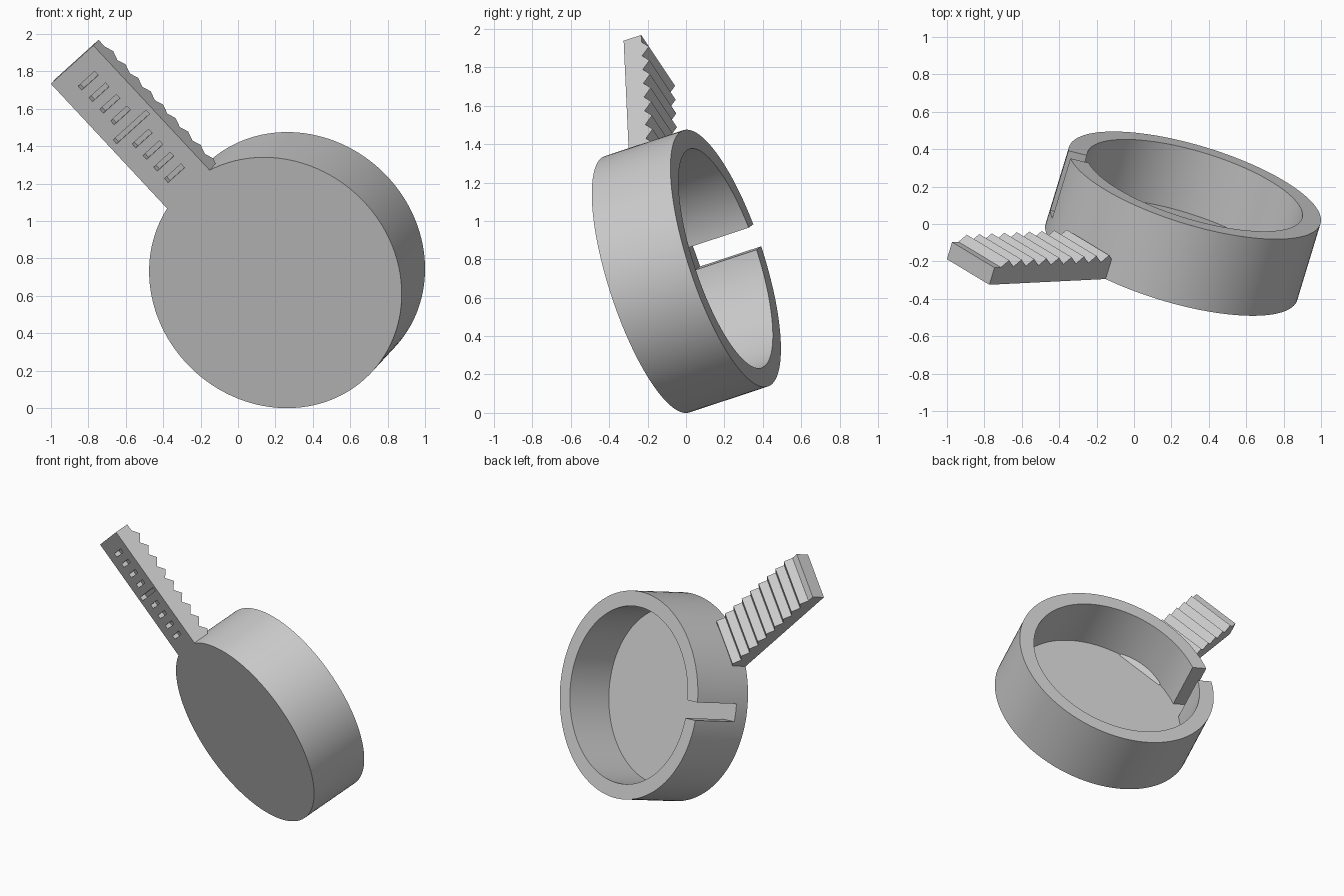
import bpy, bmesh, math
from mathutils import Vector, Matrix

old = bpy.data.objects.get("Cube")
if old:
    bpy.data.objects.remove(old, do_unlink=True)

# Single grey material
grey = bpy.data.materials.new("plain grey")
grey.use_nodes = True
colour = (0.6, 0.6, 0.6, 1)
grey.diffuse_color = colour
grey.node_tree.nodes["Principled BSDF"].inputs["Base Color"].default_value = colour

# Tilted frame: local x runs along the handle, local z along the cup axis
axis = Vector((0.278, 0.913, 0.301)).normalized()
along = Vector((-0.682, -0.036, 0.730))
along = (along - axis * along.dot(axis)).normalized()
across = axis.cross(along)
FRAME = Matrix.Translation((0.20, -0.203, 0.67)) @ Matrix((along, across, axis)).transposed().to_4x4()

RADIUS, INNER, DEPTH, FLOOR = 0.703, 0.60, 0.449, 0.10
TIP, WIDTH, THICK = 1.595, 0.335, 0.10


def make(name, bm):
    bmesh.ops.recalc_face_normals(bm, faces=bm.faces)
    mesh = bpy.data.meshes.new(name)
    bm.to_mesh(mesh)
    bm.free()
    mesh.materials.append(grey)
    obj = bpy.data.objects.new(name, mesh)
    obj.matrix_world = FRAME
    bpy.context.collection.objects.link(obj)
    return obj


def add_box(bm, centre, size, angle=0):
    turn = Matrix.Rotation(angle, 4, 'Z')
    m = turn @ Matrix.Translation(centre) @ Matrix.Diagonal((*size, 1))
    bmesh.ops.create_cube(bm, size=1, matrix=m)


def cut(obj, cutter):
    cutter.hide_render = True
    mod = obj.modifiers.new("cut", 'BOOLEAN')
    mod.operation, mod.solver, mod.object = 'DIFFERENCE', 'EXACT', cutter
    bpy.context.view_layer.update()
    result = obj.evaluated_get(bpy.context.evaluated_depsgraph_get())
    mesh = bpy.data.meshes.new_from_object(result)
    obj.modifiers.clear()
    obj.data = mesh
    bpy.data.objects.remove(cutter, do_unlink=True)


# Cup: lathe a floor-and-wall profile around the axis
bm = bmesh.new()
profile = [(0, 0), (RADIUS, 0), (RADIUS, DEPTH), (INNER, DEPTH), (INNER, FLOOR), (0, FLOOR)]
verts = [bm.verts.new((r, 0, z)) for r, z in profile]
edges = [bm.edges.new(pair) for pair in zip(verts, verts[1:])]
bmesh.ops.spin(bm, geom=verts + edges, cent=(0, 0, 0), axis=(0, 0, 1),
               angle=math.tau, steps=128)
bmesh.ops.remove_doubles(bm, verts=bm.verts, dist=0.0001)
cup = make("cup", bm)

# Notch through the wall, down to the floor
bm = bmesh.new()
add_box(bm, (0.65, 0, FLOOR + 0.5), (0.3, 0.122, 1), math.radians(-39.7))
cut(cup, make("notch_cutter", bm))

# Handle: ridged side profile pushed across its width
pitch, ridge, count, margin = 0.098, 0.04, 10, 0.05
points = [(TIP, 0), (TIP, THICK)]
for i in range(count):
    start = TIP - margin - i * pitch
    points += [(start, THICK), (start - pitch / 2, THICK + ridge)]
end = TIP - margin - count * pitch
points += [(end, THICK), (end, 0)]
bm = bmesh.new()
face = bm.faces.new([bm.verts.new((x, -WIDTH / 2, z)) for x, z in points])
pushed = bmesh.ops.extrude_face_region(bm, geom=[face])["geom"]
bmesh.ops.translate(bm, vec=(0, WIDTH, 0),
                    verts=[g for g in pushed if isinstance(g, bmesh.types.BMVert)])
handle = make("handle", bm)

# Shallow row of recesses on the front of the handle, the middle one longer
bm = bmesh.new()
for i in range(-4, 5):
    length = 0.26 if i == 0 else 0.13
    add_box(bm, (1.135 + i * 0.0846, 0.005, 0), (0.028, length, 0.08))
cut(handle, make("recess_cutter", bm))

# Smooth the round cup, keep its rims sharp
bpy.ops.object.select_all(action='DESELECT')
cup.select_set(True)
bpy.context.view_layer.objects.active = cup
bpy.ops.object.shade_smooth_by_angle(angle=math.radians(30))
